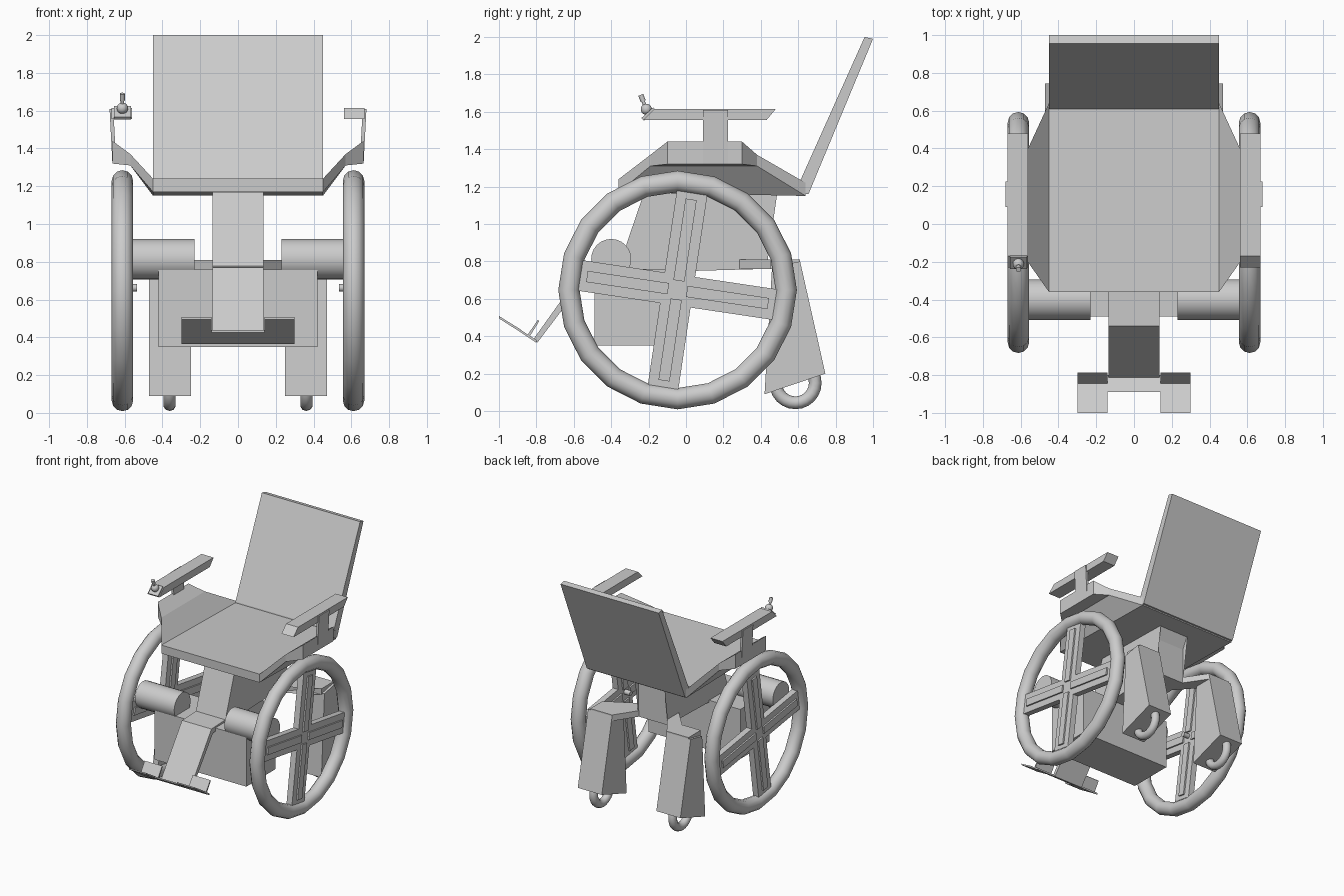
import bpy, bmesh, math
from mathutils import Vector, Matrix

if "Cube" in bpy.data.objects:
    bpy.data.objects.remove(bpy.data.objects["Cube"])


def finish(bm, name, smooth=None):
    bmesh.ops.recalc_face_normals(bm, faces=bm.faces)
    me = bpy.data.meshes.new(name)
    bm.to_mesh(me)
    bm.free()
    ob = bpy.data.objects.new(name, me)
    bpy.context.collection.objects.link(ob)
    if smooth:
        bpy.ops.object.select_all(action='DESELECT')
        ob.select_set(True)
        bpy.context.view_layer.objects.active = ob
        bpy.ops.object.shade_smooth_by_angle(angle=math.radians(smooth))
    return ob


def extrude(name, pts, vec):
    """Closed outline of 3D points pushed along vec."""
    bm = bmesh.new()
    a = [bm.verts.new(p) for p in pts]
    b = [bm.verts.new(Vector(p) + Vector(vec)) for p in pts]
    n = len(a)
    bm.faces.new(a)
    bm.faces.new(b)
    for i in range(n):
        bm.faces.new((a[i], a[(i + 1) % n], b[(i + 1) % n], b[i]))
    bmesh.ops.triangulate(bm, faces=[f for f in bm.faces if len(f.verts) > 4])
    return finish(bm, name)


def side(name, yz, x0, x1):
    """Side profile (y, z) spanning x0..x1."""
    return extrude(name, [(x0, y, z) for y, z in yz], (x1 - x0, 0, 0))


def box(name, c, size, rot_x=0):
    bm = bmesh.new()
    m = Matrix.Translation(c) @ Matrix.Rotation(rot_x, 4, 'X') @ Matrix.Diagonal((*size, 1))
    bmesh.ops.create_cube(bm, size=1, matrix=m)
    return finish(bm, name)


def rod(name, p, q, r, seg=24):
    p, q = Vector(p), Vector(q)
    bm = bmesh.new()
    m = Matrix.Translation((p + q) / 2) @ (q - p).to_track_quat('Z', 'Y').to_matrix().to_4x4()
    bmesh.ops.create_cone(bm, cap_ends=True, segments=seg, radius1=r, radius2=r,
                          depth=(q - p).length, matrix=m)
    return finish(bm, name, 40)


def ring(name, c, major, minor, n, m):
    """Torus whose axle lies along x."""
    bpy.ops.mesh.primitive_torus_add(location=c, rotation=(0, math.pi / 2, 0), major_radius=major,
                                     minor_radius=minor, major_segments=n, minor_segments=m)
    ob = bpy.context.object
    ob.name = name
    bpy.ops.object.shade_smooth_by_angle(angle=math.radians(50))


# seat: dished pan with raised side wings; each column is (y_front, z_front, y_back, z_back, x, thickness)
half = [(-0.36, 1.24, 0.64, 1.22, 0.45, 0.07), (-0.19, 1.37, 0.38, 1.37, 0.57, 0.06),
        (-0.10, 1.44, 0.30, 1.44, 0.665, 0.12)]
cols = [(yf, zf, yb, zb, -x, t) for yf, zf, yb, zb, x, t in reversed(half)] + half
bm = bmesh.new()
top = [[bm.verts.new(p) for p in ((x, yf, zf), (x, yb, zb))] for yf, zf, yb, zb, x, t in cols]
low = [[bm.verts.new(p) for p in ((x, yf, zf - t), (x, yb, zb - t))] for yf, zf, yb, zb, x, t in cols]
for i in range(len(cols) - 1):
    for g in (top, low):
        bm.faces.new((g[i][0], g[i + 1][0], g[i + 1][1], g[i][1]))
    for k in (0, 1):
        bm.faces.new((top[i][k], top[i + 1][k], low[i + 1][k], low[i][k]))
for i in (0, -1):
    bm.faces.new((top[i][0], top[i][1], low[i][1], low[i][0]))
finish(bm, "seat")

# backrest
side("backrest", [(0.61, 1.23), (0.60, 1.16), (0.655, 1.16), (1.0, 1.99), (0.955, 2.0)], -0.45, 0.45)

# central frame under the seat, running forward into the leg support
side("frame", [(-0.22, 1.18), (-0.09, 1.18), (-0.10, 1.07), (0.42, 1.07), (0.37, 1.18), (0.49, 1.18),
               (0.43, 1.06), (0.43, 0.76), (-0.30, 0.74), (-0.36, 0.77)], -0.135, 0.135)
side("leg_support", [(-0.28, 0.78), (-0.54, 0.77), (-0.815, 0.385), (-0.795, 0.365), (-0.52, 0.73),
                     (-0.28, 0.74)], -0.135, 0.135)

# footrest: tilted plate with two toe plates and heel flaps
side("foot_plate", [(-0.80, 0.365), (-0.89, 0.425), (-0.89, 0.438), (-0.80, 0.38)], -0.30, 0.30)
for s in (-1, 1):
    side("toe_plate", [(-0.885, 0.422), (-1.0, 0.495), (-1.0, 0.508), (-0.885, 0.437)], s * 0.14, s * 0.30)
    side("heel_flap", [(-0.835, 0.40), (-0.785, 0.48), (-0.792, 0.488), (-0.845, 0.41)], s * 0.14, s * 0.30)

# battery box
box("battery_box", (0, -0.30, 0.555), (0.84, 0.38, 0.41))

hub = Vector((0, -0.045, 0.647))
tilt = math.radians(-8.5)
for s in (-1, 1):
    # big wheel with crossed, ribbed spokes
    c = hub + Vector((s * 0.612, 0, 0))
    ring("wheel_rim", c, 0.581, 0.057, 20, 12)
    for a in (tilt, tilt + math.pi / 2):
        box("spoke", c, (0.05, 1.10, 0.165), a)
        for e in (-1, 1):
            off = Matrix.Rotation(a, 3, 'X') @ Vector((0, e * 0.27, 0))
            box("spoke_rib", c + off, (0.075, 0.44, 0.06), a)
    rod("axle_bolt", hub + Vector((s * 0.535, 0, 0.015)), hub + Vector((s * 0.60, 0, 0.015)), 0.02, 12)

    # drive motor
    rod("motor", (s * 0.23, -0.40, 0.813), (s * 0.59, -0.40, 0.813), 0.107)

    # rear caster: bracket, tapered housing and small wheel
    plan = [(0.13, 0.28), (0.28, 0.45), (0.45, 0.45), (0.45, 0.61), (0.25, 0.61), (0.13, 0.43)]
    extrude("caster_bracket", [(s * x, y, 0.76) for x, y in plan], (0, 0, 0.05))
    side("caster_housing", [(0.46, 0.77), (0.61, 0.80), (0.745, 0.20), (0.42, 0.09)], s * 0.25, s * 0.47)
    ring("caster_wheel", (s * 0.362, 0.585, 0.15), 0.106, 0.034, 24, 10)

    # armrest on a thin post
    side("armrest", [(-0.17, 1.615), (0.48, 1.615), (0.43, 1.555), (-0.23, 1.555)], s * 0.56, s * 0.67)
    extrude("armrest_post", [(s * 0.645, 0.09, 1.32), (s * 0.665, 0.09, 1.32),
                             (s * 0.68, 0.09, 1.61), (s * 0.66, 0.09, 1.61)], (0, 0.135, 0))

# joystick on one armrest
box("joystick_base", (-0.612, -0.20, 1.588), (0.09, 0.085, 0.02), math.radians(42))
bm = bmesh.new()
bmesh.ops.create_uvsphere(bm, u_segments=16, v_segments=10, radius=0.03,
                          matrix=Matrix.Translation((-0.612, -0.212, 1.613)))
finish(bm, "joystick_ball", 60)
rod("joystick_stick", (-0.612, -0.212, 1.61), (-0.612, -0.232, 1.665), 0.009, 12)
rod("joystick_knob", (-0.612, -0.228, 1.655), (-0.612, -0.242, 1.69), 0.014, 12)
